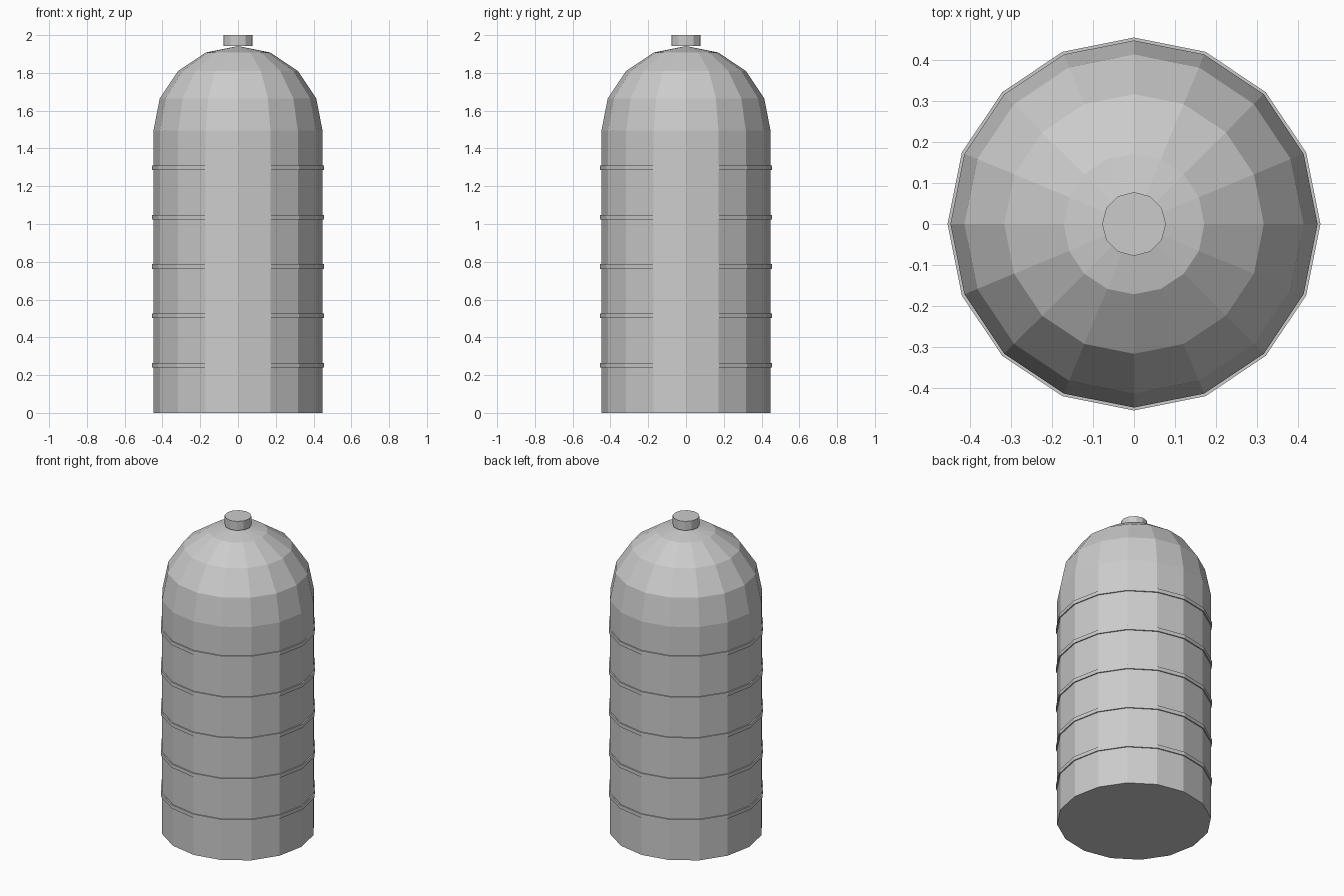
import bpy, bmesh
from math import sin, cos, pi

if "Cube" in bpy.data.objects:
    bpy.data.objects.remove(bpy.data.objects["Cube"])


def lathe(name, profile, sides):
    """Revolve (radius, z) points around the z axis; radius 0 makes a pole."""
    bm = bmesh.new()
    rings = []
    for r, z in profile:
        if r == 0:
            rings.append([bm.verts.new((0, 0, z))] * sides)
        else:
            rings.append([bm.verts.new((r * cos(2 * pi * i / sides),
                                        r * sin(2 * pi * i / sides), z))
                          for i in range(sides)])
    for a, b in zip(rings, rings[1:]):
        for i in range(sides):
            j = (i + 1) % sides
            bm.faces.new(dict.fromkeys((a[i], a[j], b[j], b[i])))
    # cap open ends
    for ring, (r, z) in ((rings[0], profile[0]), (rings[-1], profile[-1])):
        if r > 0:
            bm.faces.new(ring)
    bmesh.ops.recalc_face_normals(bm, faces=bm.faces)
    mesh = bpy.data.meshes.new(name)
    bm.to_mesh(mesh)
    bm.free()
    obj = bpy.data.objects.new(name, mesh)
    bpy.context.collection.objects.link(obj)
    return obj


SIDES = 16
R = 0.448          # tank radius
WALL_TOP = 1.494   # where the dome starts

# Tank wall with hemispherical dome
dome = [(R * cos(k * pi / 8), WALL_TOP + R * sin(k * pi / 8)) for k in range(4)]
lathe("tank_body", [(R, 0)] + dome + [(0, WALL_TOP + R)], SIDES)

# Reinforcing bands
for n in range(5):
    z = 0.252 + n * 0.2615
    lathe(f"band_{n + 1}", [(0.455, z - 0.012), (0.455, z + 0.012)], SIDES)

# Vent cap on top
lathe("vent_cap", [(0.078, WALL_TOP + R), (0.078, 2.0)], 12)
